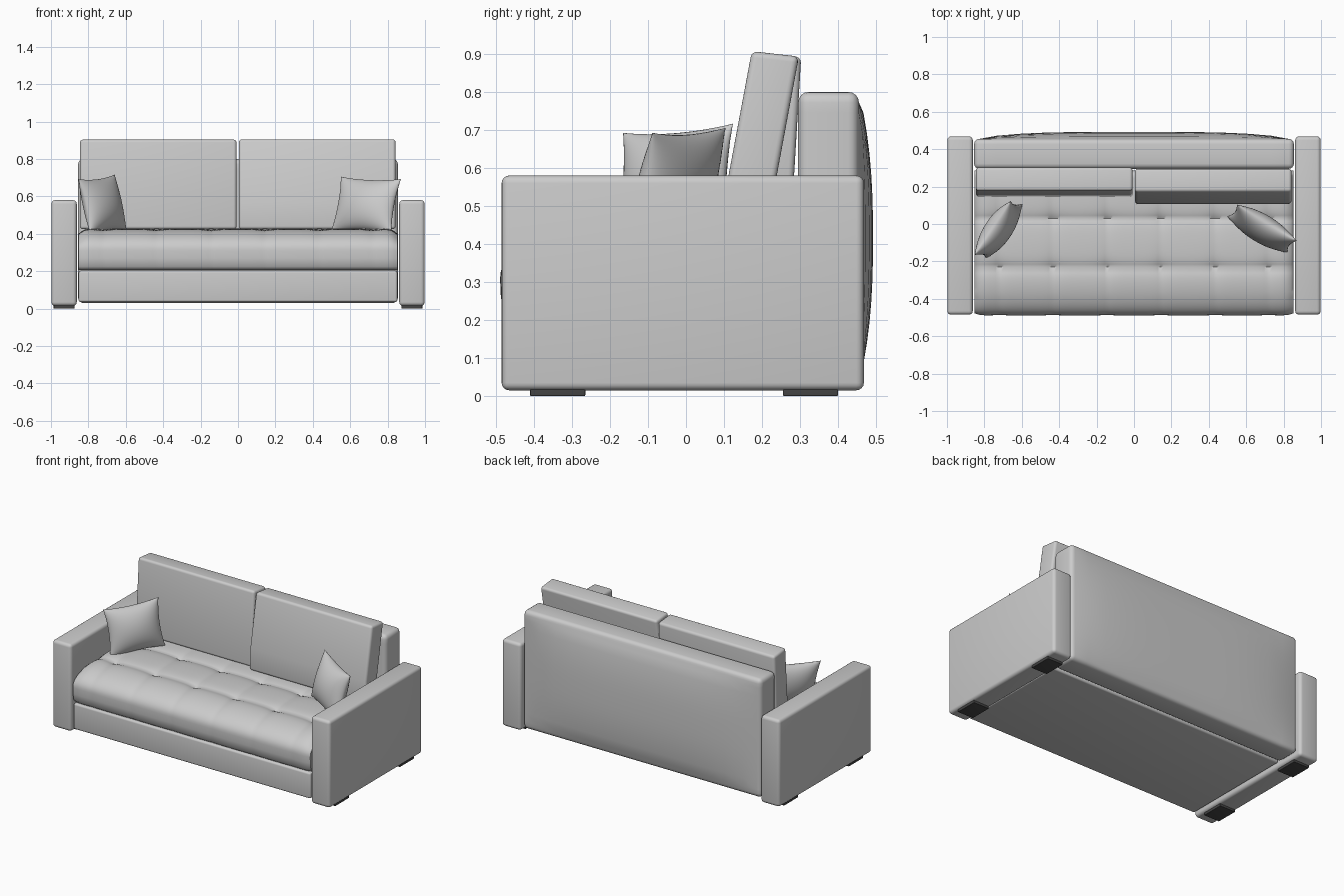
import bpy, bmesh, math
from mathutils import Vector

if "Cube" in bpy.data.objects:
    bpy.data.objects.remove(bpy.data.objects["Cube"])


def finish(bm, name, angle=40, color=None):
    bmesh.ops.recalc_face_normals(bm, faces=bm.faces)
    me = bpy.data.meshes.new(name)
    bm.to_mesh(me)
    bm.free()
    ob = bpy.data.objects.new(name, me)
    bpy.context.collection.objects.link(ob)
    bpy.ops.object.select_all(action='DESELECT')
    ob.select_set(True)
    bpy.context.view_layer.objects.active = ob
    bpy.ops.object.shade_smooth_by_angle(angle=math.radians(angle))
    if color:
        mat = bpy.data.materials.new(name)
        mat.diffuse_color = color
        mat.use_nodes = True
        mat.node_tree.nodes["Principled BSDF"].inputs["Base Color"].default_value = mat.diffuse_color
        me.materials.append(mat)
    return ob


def round_edges(bm, width):
    edges = [e for e in bm.edges if e.calc_face_angle(0) > math.radians(35)]
    bmesh.ops.bevel(bm, geom=edges, offset=width, segments=4, profile=0.5, affect='EDGES')


def box_mesh(lo, hi):
    bm = bmesh.new()
    bmesh.ops.create_cube(bm, size=1)
    for v in bm.verts:
        v.co = Vector([(lo[i] + hi[i]) / 2 + v.co[i] * (hi[i] - lo[i]) for i in range(3)])
    return bm


def box(name, lo, hi, width, color=None):
    bm = box_mesh(lo, hi)
    round_edges(bm, width)
    return finish(bm, name, color=color)


# Arms with two low feet each
for side, s in (("left", -1), ("right", 1)):
    x0, x1 = sorted((s * 0.862, s * 0.998))
    box(side + "_arm", (x0, -0.485, 0.015), (x1, 0.468, 0.58), 0.02)
    for end, y in (("front", -0.41), ("back", 0.255)):
        box(f"{side}_{end}_foot", (x0 + 0.012, y, 0), (x1 - 0.012, y + 0.145, 0.03),
            0.003, (0.06, 0.06, 0.06, 1))

# Base under the seat
box("base", (-0.852, -0.475, 0.035), (0.852, 0.285, 0.203), 0.012)

# Backrest with a softly bulging rear face
bm = box_mesh((-0.855, 0.295, 0.03), (0.855, 0.455, 0.80))
flat = [e for e in bm.edges if abs(e.verts[0].co.y - e.verts[1].co.y) < 1e-5]
bmesh.ops.subdivide_edges(bm, edges=flat, cuts=13, use_grid_fill=True)
for v in bm.verts:
    if v.co.y > 0.4:
        u, w = v.co.x / 0.855, (v.co.z - 0.415) / 0.385
        v.co.y += 0.037 * (1 - u ** 4) * (1 - abs(w) ** 2.5)
round_edges(bm, 0.028)
finish(bm, "backrest")


# Tufted seat cushion: a rounded profile swept along x
def seat_point(x, y, z, up):
    row = max(math.exp(-abs(y - r) / 0.035) for r in (-0.23, 0.03))
    col = max(math.exp(-abs(abs(x) - c) / 0.035) for c in (0.144, 0.435, 0.72))
    dip = 0.016 * row + 0.007 * col + 0.012 * row * col
    end = max(0, (abs(x) - 0.77) / 0.083) ** 3
    front = 0.012 * end + 0.003 * col if y < -0.4 else 0
    return (x, y + front, z - up * (dip + 0.03 * end))


profile = [(0.285, 0.207, 0), (-0.465, 0.207, 0), (-0.482, 0.225, 0), (-0.488, 0.27, 0)]
for i in range(17):
    a = math.pi / 2 * i / 16
    profile.append((-0.23 - 0.259 * math.cos(a) ** 0.9,
                    0.31 + 0.12 * math.sin(a) ** 0.9, math.sin(a)))
profile += [(-0.23 + 0.49 * i / 32, 0.43, 1) for i in range(1, 33)]
profile += [(0.278, 0.422, 1), (0.285, 0.40, 1)]
bm = bmesh.new()
N = 120
rings = []
for i in range(N + 1):
    x = -0.853 + 1.706 * i / N
    rings.append([bm.verts.new(seat_point(x, *p)) for p in profile])
n = len(profile)
for a, b in zip(rings, rings[1:]):
    for j in range(n):
        k = (j + 1) % n
        bm.faces.new((a[j], a[k], b[k], b[j]))
bm.faces.new(rings[0])
bm.faces.new(rings[-1])
finish(bm, "seat_cushion", 50)


# Leaning back cushions from side profiles
def back_cushion(name, x0, x1, side):
    bm = bmesh.new()
    face = bm.faces.new([bm.verts.new((x0, y, z)) for y, z in side])
    ext = bmesh.ops.extrude_face_region(bm, geom=[face])
    bmesh.ops.translate(bm, vec=(x1 - x0, 0, 0),
                        verts=[g for g in ext["geom"] if isinstance(g, bmesh.types.BMVert)])
    bmesh.ops.recalc_face_normals(bm, faces=bm.faces)
    round_edges(bm, 0.016)
    finish(bm, name)


back_cushion("left_back_cushion", -0.845, -0.008,
             [(0.178, 0.905), (0.303, 0.892), (0.275, 0.425), (0.145, 0.425)])
back_cushion("right_back_cushion", 0.005, 0.842,
             [(0.173, 0.907), (0.297, 0.893), (0.237, 0.57), (0.225, 0.425),
              (0.106, 0.425), (0.11, 0.57)])


# Throw pillows: two puffed grids welded at the rim
def pillow(name, centre, size, turn, tilt, roll):
    bm = bmesh.new()
    w, h, t = (d / 2 for d in size)
    M = 24
    for s in (-1, 1):
        g = []
        for i in range(M + 1):
            u = math.sin(math.pi / 2 * (2 * i / M - 1))
            col = []
            for j in range(M + 1):
                v = math.sin(math.pi / 2 * (2 * j / M - 1))
                puff = max(0, (1 - u * u) * (1 - v * v)) ** 0.55
                col.append(bm.verts.new((u * w * (1 - 0.09 * (1 - v * v)), s * t * puff,
                                         v * h * (1 - 0.09 * (1 - u * u)))))
            g.append(col)
        for i in range(M):
            for j in range(M):
                bm.faces.new((g[i][j], g[i + 1][j], g[i + 1][j + 1], g[i][j + 1]))
    bmesh.ops.remove_doubles(bm, verts=bm.verts, dist=1e-5)
    ob = finish(bm, name, 80)
    ob.location = centre
    ob.rotation_euler = [math.radians(a) for a in (tilt, roll, turn)]


pillow("left_pillow", (-0.725, -0.03, 0.558), (0.35, 0.30, 0.14), 56, -12, -4)
pillow("right_pillow", (0.685, -0.025, 0.555), (0.375, 0.30, 0.14), -31, -16, 2)
